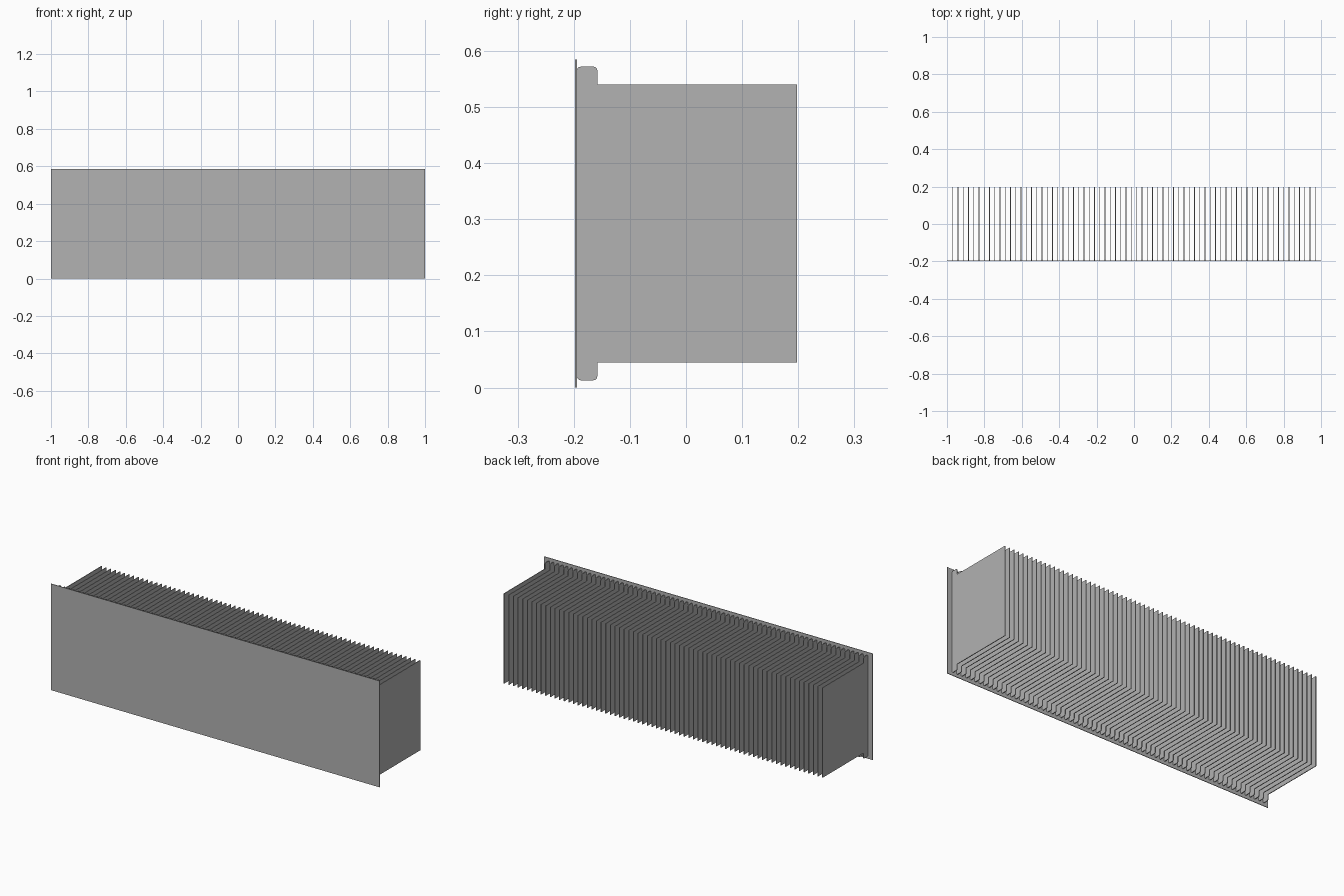
import bpy
import bmesh
from math import sin, cos, radians

cube = bpy.data.objects.get("Cube")
if cube:
    bpy.data.objects.remove(cube, do_unlink=True)

HEIGHT = 0.585
FRONT, BACK = -0.198, 0.198
PLATE = 0.0035
FIN = 0.004
COUNT = 70
SPAN = 1.938
TAB_BACK = -0.158
TAB_Z, BODY_Z = 0.013, 0.045
RADIUS = 0.007

grey = bpy.data.materials.new("plain grey")
grey.use_nodes = True
colour = (0.445, 0.445, 0.445, 1)
grey.diffuse_color = colour
grey.node_tree.nodes["Principled BSDF"].inputs["Base Color"].default_value = colour


def prism(name, outline, x0, width):
    """Extrude a (y, z) outline along x."""
    bm = bmesh.new()
    face = bm.faces.new([bm.verts.new((x0, y, z)) for y, z in outline])
    ext = bmesh.ops.extrude_face_region(bm, geom=[face])
    moved = [v for v in ext["geom"] if isinstance(v, bmesh.types.BMVert)]
    bmesh.ops.translate(bm, verts=moved, vec=(width, 0, 0))
    bmesh.ops.recalc_face_normals(bm, faces=bm.faces[:])
    mesh = bpy.data.meshes.new(name)
    bm.to_mesh(mesh)
    bm.free()
    mesh.materials.append(grey)
    obj = bpy.data.objects.new(name, mesh)
    bpy.context.collection.objects.link(obj)
    return obj


def corner(y, z, start):
    """Rounded tab corner around the centre (y, z)."""
    angles = [radians(start + 30 * i) for i in range(4)]
    return [(y + RADIUS * cos(a), z + RADIUS * sin(a)) for a in angles]


# Front plate
joint = FRONT + PLATE
prism("front_plate", [(FRONT, 0), (joint, 0), (joint, HEIGHT), (FRONT, HEIGHT)], -1, 2)

# Fin outline: lower half with its rounded tab, then mirrored upward
lower = (corner(joint + RADIUS, TAB_Z + RADIUS, 180)
         + corner(TAB_BACK - RADIUS, TAB_Z + RADIUS, 270)
         + [(TAB_BACK, BODY_Z), (BACK, BODY_Z)])
outline = lower + [(y, HEIGHT - z) for y, z in reversed(lower)]

# Row of fins behind the plate
fins = prism("fins", outline, -SPAN / 2 - FIN / 2, FIN)
array = fins.modifiers.new("row", 'ARRAY')
array.use_relative_offset = False
array.use_constant_offset = True
array.constant_offset_displace = (SPAN / (COUNT - 1), 0, 0)
array.count = COUNT
